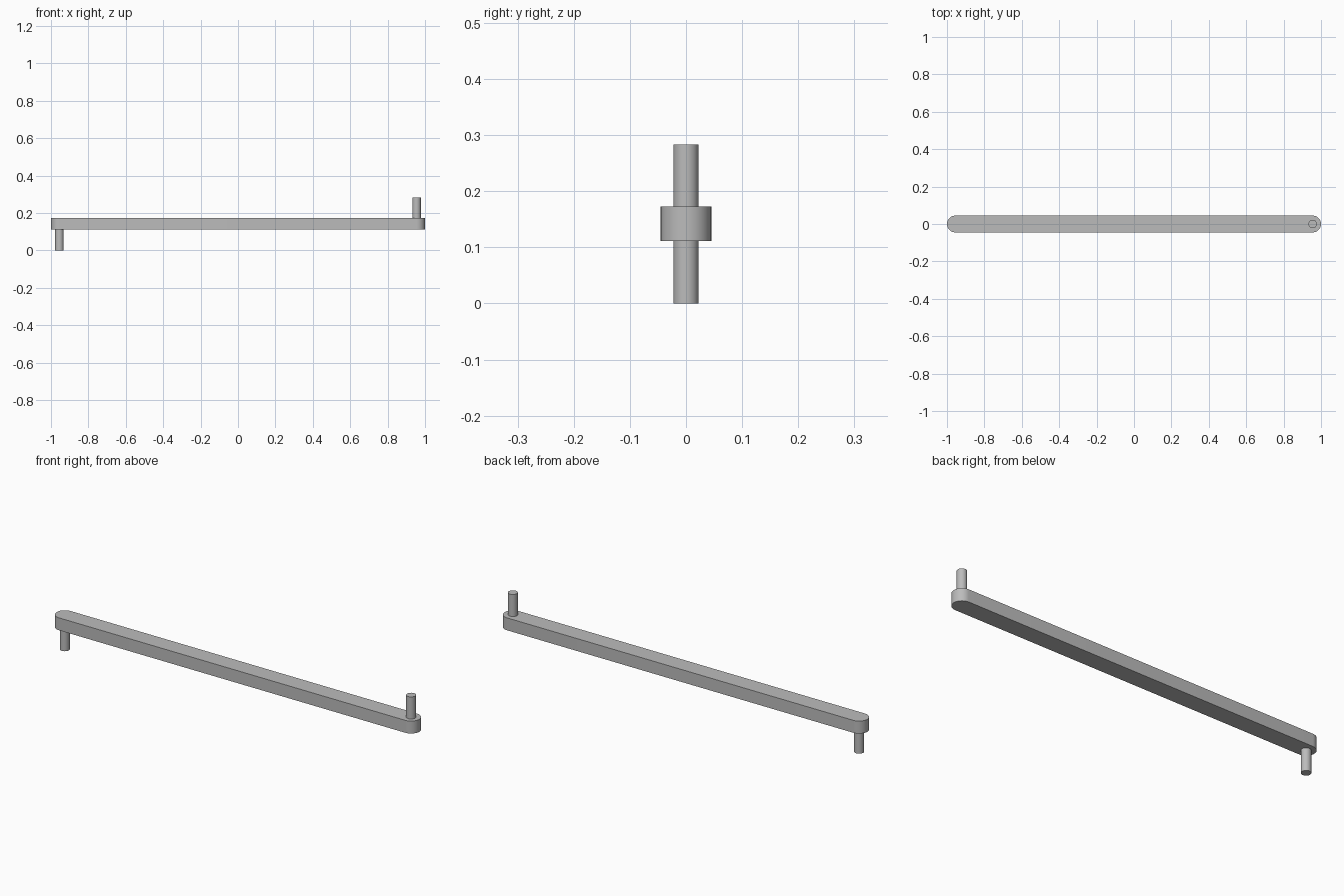
import bpy, bmesh, math

cube = bpy.data.objects.get("Cube")
if cube:
    bpy.data.objects.remove(cube, do_unlink=True)

END_X = 0.955          # pin axis distance from the centre
BAR_R, PIN_R = 0.045, 0.0225
BAR_LOW, BAR_HIGH, TOP = 0.111, 0.173, 0.283

grey = bpy.data.materials.new("plain_grey")
grey.use_nodes = True
colour = (0.5, 0.5, 0.5, 1)
grey.diffuse_color = colour
grey.node_tree.nodes["Principled BSDF"].inputs["Base Color"].default_value = colour


def arc(cx, radius, start, sweep, steps):
    """Points along an arc centred on (cx, 0)."""
    return [(cx + radius * math.cos(start + sweep * i / steps),
             radius * math.sin(start + sweep * i / steps)) for i in range(steps + 1)]


def extrude_outline(name, outline, low, high):
    """Solid prism from a flat outline, smooth around its curves."""
    bm = bmesh.new()
    base = bm.faces.new([bm.verts.new((x, y, low)) for x, y in outline])
    grown = bmesh.ops.extrude_face_region(bm, geom=[base], use_keep_orig=True)
    top = [v for v in grown["geom"] if isinstance(v, bmesh.types.BMVert)]
    bmesh.ops.translate(bm, verts=top, vec=(0, 0, high - low))
    bmesh.ops.recalc_face_normals(bm, faces=bm.faces)
    mesh = bpy.data.meshes.new(name)
    bm.to_mesh(mesh)
    bm.free()
    mesh.materials.append(grey)
    obj = bpy.data.objects.new(name, mesh)
    bpy.context.collection.objects.link(obj)
    bpy.ops.object.select_all(action="DESELECT")
    obj.select_set(True)
    bpy.context.view_layer.objects.active = obj
    bpy.ops.object.shade_smooth_by_angle(angle=math.radians(30))


# Long bar with rounded ends
half = math.pi / 2
extrude_outline("crank_bar",
                arc(END_X, BAR_R, -half, math.pi, 24) + arc(-END_X, BAR_R, half, math.pi, 24),
                BAR_LOW, BAR_HIGH)

# Pins: one upward on the left end, one downward on the right end
for name, x, low, high in (("upper_pin", END_X, BAR_HIGH, TOP),
                           ("lower_pin", -END_X, 0, BAR_LOW)):
    extrude_outline(name, arc(x, PIN_R, 0, math.tau, 32)[:-1], low, high)
